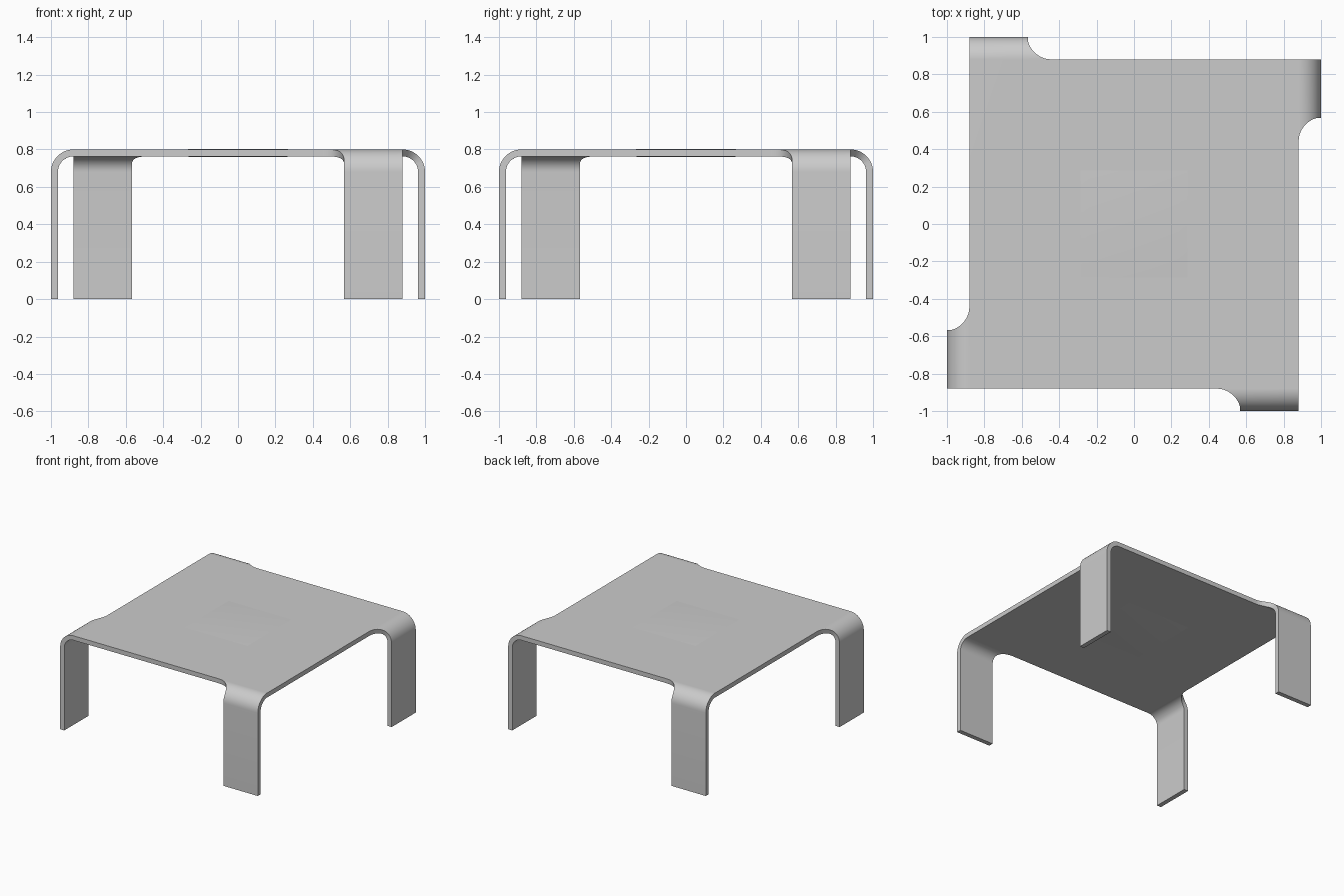
import bpy, bmesh
from math import sin, cos, pi

if "Cube" in bpy.data.objects:
    bpy.data.objects.remove(bpy.data.objects["Cube"])

EDGE, TOP, THICK = 0.88, 0.80, 0.037   # plate half width, height, sheet thickness
BEND = 0.12                            # outer radius of the leg bend
LEG_IN, FILLET = 0.567, 0.125          # inner leg edge, fillet in the flat sheet


def finish(name, bm):
    bmesh.ops.remove_doubles(bm, verts=bm.verts, dist=1e-5)
    bmesh.ops.recalc_face_normals(bm, faces=bm.faces)
    me = bpy.data.meshes.new(name)
    bm.to_mesh(me)
    bm.free()
    ob = bpy.data.objects.new(name, me)
    bpy.context.collection.objects.link(ob)
    return ob


def rotate(p, k):
    x, y, z = p
    for _ in range(k):
        x, y = -y, x
    return (x, y, z)


def leg_rows():
    # distances along the sheet from the plate edge, round the bend, to the floor
    arc = BEND * pi / 2
    dist = [FILLET * (1 - cos(i / 10 * pi / 2)) for i in range(11)]
    dist += [FILLET + (arc - FILLET) * i / 4 for i in range(1, 5)]
    rows = []
    for s in dist:
        t = s / BEND
        y, z = -EDGE - BEND * sin(t), TOP - BEND * (1 - cos(t))
        d = max(FILLET - s, 0)
        x = LEG_IN - FILLET + (FILLET ** 2 - d * d) ** 0.5
        rows.append(((x, y, z), (EDGE, y, z)))
    rows.append(((LEG_IN, -EDGE - BEND, 0), (EDGE, -EDGE - BEND, 0)))
    return rows


# One bent sheet: square plate with four pinwheel legs
bm = bmesh.new()
rows = leg_rows()
outline = []
for k in range(4):
    grid = [[bm.verts.new(rotate(p, k)) for p in row] for row in rows]
    for a, b in zip(grid, grid[1:]):
        bm.faces.new((a[0], b[0], b[1], a[1]))
    outline += grid[0]
bm.faces.new(outline)
bmesh.ops.recalc_face_normals(bm, faces=bm.faces)
if max(bm.faces, key=lambda f: f.calc_area()).normal.z < 0:
    bmesh.ops.reverse_faces(bm, faces=bm.faces)
me = bpy.data.meshes.new("bent_sheet_table")
bm.to_mesh(me)
bm.free()
table = bpy.data.objects.new("bent_sheet_table", me)
bpy.context.collection.objects.link(table)
solid = table.modifiers.new("thickness", 'SOLIDIFY')
solid.thickness = THICK
solid.offset = -1
solid.use_even_offset = True

# Barely raised square in the middle, above and below
bm = bmesh.new()
levels = [(0.24, 0.759), (0.30, 0.764), (0.30, 0.799), (0.24, 0.803)]
rings = [[bm.verts.new((h * sx, h * sy, z))
          for sx, sy in ((-1, -1), (1, -1), (1, 1), (-1, 1))] for h, z in levels]
for a, b in zip(rings, rings[1:]):
    for i in range(4):
        j = (i + 1) % 4
        bm.faces.new((a[i], a[j], b[j], b[i]))
bm.faces.new(rings[0])
bm.faces.new(rings[-1])
panel = finish("centre_panel", bm)

# Smooth shading with crisp sheet edges
bpy.ops.object.select_all(action='DESELECT')
for ob in (table, panel):
    ob.select_set(True)
bpy.context.view_layer.objects.active = table
bpy.ops.object.modifier_apply(modifier="thickness")
bpy.ops.object.shade_smooth_by_angle(angle=pi / 6)
